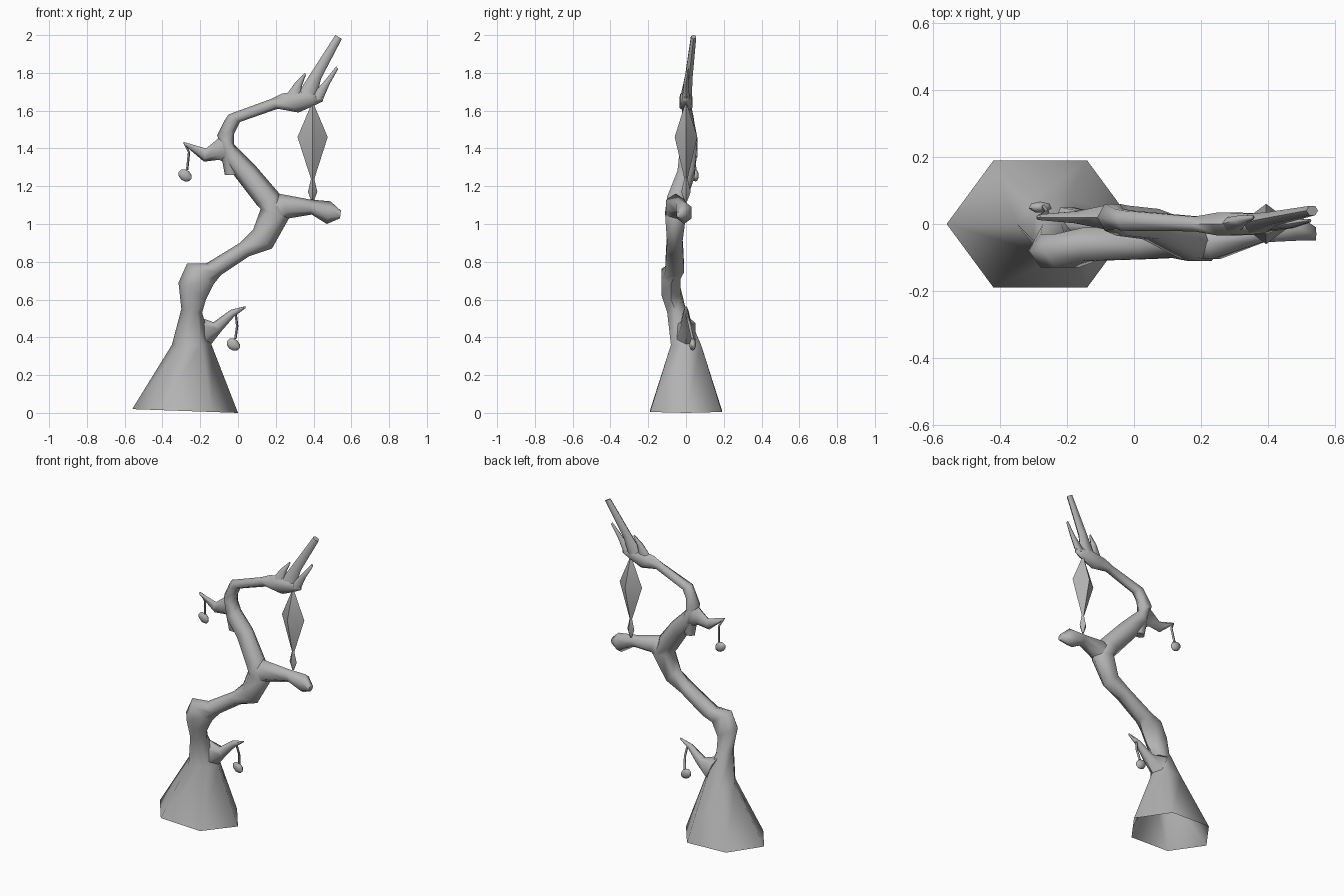
import bpy, bmesh, math
from mathutils import Vector

cube = bpy.data.objects.get("Cube")
if cube:
    bpy.data.objects.remove(cube, do_unlink=True)

# Single bark-grey material
GREY = (.45, .45, .45, 1)
bark = bpy.data.materials.new("bark grey")
bark.use_nodes = True
bark.diffuse_color = GREY
shader = next(n for n in bark.node_tree.nodes if n.type == 'BSDF_PRINCIPLED')
shader.inputs["Base Color"].default_value = GREY


def finish(mesh_builder, name, smooth_angle=70):
    """Turn a bmesh into a smooth-shaded object."""
    bmesh.ops.remove_doubles(mesh_builder, verts=mesh_builder.verts, dist=.0005)
    bmesh.ops.recalc_face_normals(mesh_builder, faces=mesh_builder.faces)
    mesh = bpy.data.meshes.new(name)
    mesh_builder.to_mesh(mesh)
    mesh_builder.free()
    mesh.materials.append(bark)
    part = bpy.data.objects.new(name, mesh)
    bpy.context.collection.objects.link(part)
    bpy.ops.object.select_all(action='DESELECT')
    part.select_set(True)
    bpy.context.view_layer.objects.active = part
    bpy.ops.object.shade_smooth_by_angle(angle=math.radians(smooth_angle))
    return part


def limb(name, sections, sides=6, open_start=False):
    """Loft rings; a section is (x, z) of one edge, (x, z) of the other, y, half depth."""
    bm = bmesh.new()
    angles = [math.tau * i / sides for i in range(sides)]
    reach = max(math.sin(a) for a in angles)
    rings = []
    for xa, za, xb, zb, y, depth in sections:
        edge_a, edge_b = Vector((xa, y, za)), Vector((xb, y, zb))
        middle, half = (edge_a + edge_b) / 2, (edge_b - edge_a) / 2
        rings.append([bm.verts.new(middle + half * math.cos(a)
                                   + Vector((0, depth * math.sin(a) / reach, 0)))
                      for a in angles])
    for lower, upper in zip(rings, rings[1:]):
        for i in range(sides):
            j = (i + 1) % sides
            bm.faces.new((lower[i], lower[j], upper[j], upper[i]))
    if not open_start:
        bm.faces.new(rings[0])
    bm.faces.new(rings[-1])
    return finish(bm, name)


def hanging_bud(name, path, thickness=.007):
    """A thin drooping stem with a faceted bud at the end of its path."""
    sections = [(x - thickness, z, x + thickness, z, y, thickness) for x, y, z in path]
    limb(name + "_stem", sections, sides=5)
    bm = bmesh.new()
    bmesh.ops.create_uvsphere(bm, u_segments=7, v_segments=5, radius=1)
    x, y, z = path[-1]
    for v in bm.verts:
        lean = .25 * v.co.x
        v.co = Vector((x - .01 + v.co.x * .037, y + v.co.y * .018,
                       z - .028 + (v.co.z - lean) * .032))
    finish(bm, name)


# Flared trunk, knuckle and winding upper stem
limb("trunk", [
    (-.56, .02, 0, 0, 0, .19),
    (-.35, .36, -.14, .36, 0, .08),
    (-.30, .55, -.19, .53, -.05, .05),
    (-.315, .69, -.17, .60, -.08, .05),
    (-.27, .79, -.13, .68, -.08, .05),
    (-.17, .79, -.09, .73, -.06, .05),
    (.01, .90, .06, .83, -.06, .045),
    (.08, .97, .18, .87, -.06, .04),
    (.12, 1.08, .27, 1.03, -.055, .055),
    (.10, 1.10, .22, 1.16, -.05, .05),
    (0, 1.23, .10, 1.30, 0, .045),
    (-.07, 1.32, 0, 1.40, .01, .045),
    (-.11, 1.47, -.02, 1.42, .02, .04),
    (-.07, 1.55, -.02, 1.48, .015, .03),
    (-.05, 1.58, .01, 1.54, .01, .03),
    (.17, 1.66, .21, 1.61, 0, .022),
    (.23, 1.69, .32, 1.59, 0, .035),
    (.36, 1.71, .41, 1.63, 0, .03),
    (.45, 1.68, .45, 1.65, 0, .008),
], open_start=True)

# Side branches
limb("right_branch", [
    (.15, 1.11, .20, .98, -.055, .05),
    (.22, 1.16, .27, 1.03, -.055, .05),
    (.38, 1.13, .39, 1.05, -.025, .03),
    (.49, 1.12, .47, 1.0, -.01, .04),
    (.545, 1.07, .54, 1.03, -.03, .02),
])
limb("left_branch", [
    (-.08, 1.48, -.04, 1.31, .02, .04),
    (-.12, 1.44, -.10, 1.34, .02, .03),
    (-.17, 1.40, -.18, 1.33, .02, .018),
    (-.29, 1.435, -.28, 1.415, .02, .008),
])
limb("broken_stub", [
    (-.09, 1.37, .01, 1.36, .01, .04),
    (-.07, 1.26, 0, 1.26, .01, .025),
])
limb("lower_branch", [
    (-.24, .52, -.16, .34, 0, .05),
    (-.13, .48, -.09, .43, 0, .03),
    (-.04, .545, -.02, .51, 0, .015),
    (.04, .565, .04, .555, 0, .005),
])

# Crown twigs
limb("crown_spike", [
    (.31, 1.68, .41, 1.65, 0, .03),
    (.38, 1.79, .44, 1.77, .015, .02),
    (.515, 2, .55, 1.98, .04, .014),
])
limb("left_twig", [
    (.26, 1.69, .34, 1.67, 0, .02),
    (.30, 1.745, .34, 1.735, .01, .015),
    (.355, 1.80, .36, 1.79, .02, .005),
])
limb("right_twig", [
    (.37, 1.66, .45, 1.66, 0, .02),
    (.46, 1.76, .485, 1.74, 0, .012),
    (.52, 1.835, .53, 1.82, .01, .005),
])

# Hanging crystal and its small pendant drop
CRYSTAL_X = .395
for name, levels in (
        ("large_crystal", ((1.64, .004, .004), (1.46, .08, .06), (1.23, .006, .006))),
        ("small_crystal", ((1.25, .006, .006), (1.17, .025, .025), (1.12, .006, .006)))):
    limb(name, [(CRYSTAL_X - width, z, CRYSTAL_X + width, z, 0, depth)
                for z, width, depth in levels], sides=4)

# Buds drooping from the branch tips
hanging_bud("upper_bud", [(-.285, .02, 1.43), (-.26, .035, 1.38), (-.27, .05, 1.285)])
hanging_bud("lower_bud", [(-.015, 0, .54), (-.005, .02, .46), (-.015, .035, .39)])
